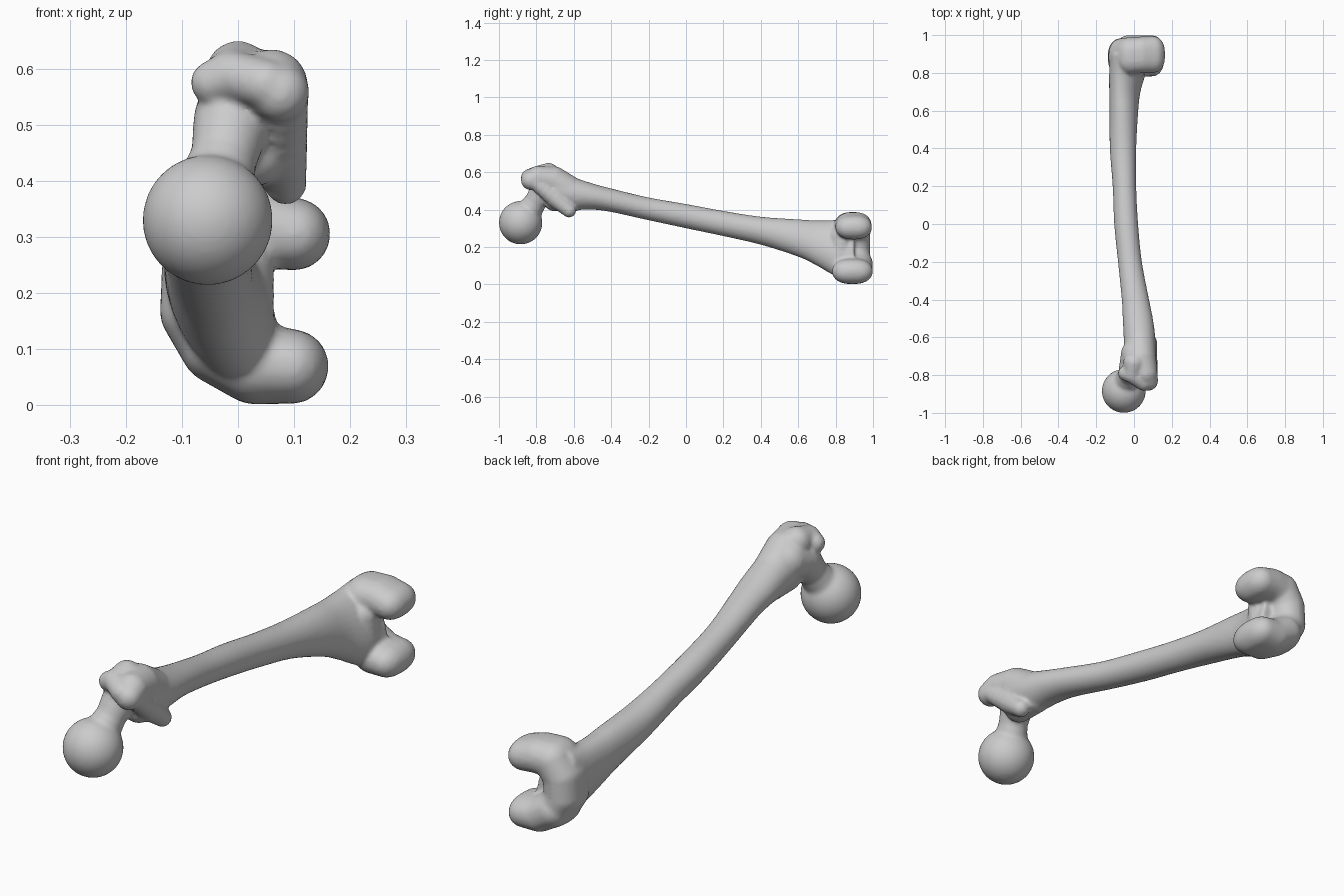
import bpy, bmesh, math
from mathutils import Vector, Matrix

bm = bmesh.new()


def blob(c, r, sy=1.0, power=1.0):
    """Ellipsoid, stretched along y by sy; power below 1 makes its y ends boxier."""
    new = bmesh.ops.create_icosphere(bm, subdivisions=3, radius=1.0)["verts"]
    for v in new:
        y = math.copysign(abs(v.co.y) ** power, v.co.y)
        v.co = Vector((v.co.x * r, y * r * sy, v.co.z * r)) + Vector(c)


def chain(points, steps=4, half_y=None, power=1.0):
    """Row of blobs along a path of (x, y, z, radius)."""
    for p, q in zip(points, points[1:]):
        for i in range(steps + 1):
            x, y, z, r = Vector(p).lerp(Vector(q), i / steps)
            blob((x, y, z), r, half_y / r if half_y else 1.0, power)


def spline(rows, n=5):
    """Catmull-Rom resampling of section rows."""
    out = []
    for i in range(len(rows) - 1):
        a, b, c, d = (rows[max(0, min(len(rows) - 1, i + k))] for k in (-1, 0, 1, 2))
        for s in range(n):
            t = s / n
            out.append([0.5 * (2 * q + (r - p) * t + (2 * p - 5 * q + 4 * r - w) * t * t
                               + (3 * q - p - 3 * r + w) * t ** 3)
                        for p, q, r, w in zip(a, b, c, d)])
    return out + [list(rows[-1])]


# shaft sections: y, left x, right x, bottom z, top z, lean of the section
shaft = [
    (-0.70, -0.055, 0.115, 0.42, 0.61, 0.0),
    (-0.60, -0.055, 0.113, 0.40, 0.573, 0.0),
    (-0.50, -0.06, 0.10, 0.40, 0.54, 0.0),
    (-0.40, -0.065, 0.08, 0.387, 0.513, 0.0),
    (-0.20, -0.085, 0.042, 0.343, 0.465, 0.0),
    (0.00, -0.105, 0.022, 0.30, 0.43, 0.0),
    (0.20, -0.113, 0.012, 0.258, 0.393, 0.0),
    (0.40, -0.128, 0.012, 0.212, 0.362, 0.0),
    (0.60, -0.129, 0.022, 0.148, 0.348, 0.01),
    (0.70, -0.129, 0.032, 0.10, 0.342, 0.02),
    (0.80, -0.125, 0.055, 0.045, 0.345, 0.035),
    (0.90, -0.115, 0.06, 0.03, 0.36, 0.04),
]
SIDES = 28
rings = []
for y, x0, x1, z0, z1, lean in spline(shaft):
    ring = []
    for k in range(SIDES):
        a = 2 * math.pi * k / SIDES
        ca, sa = math.cos(a), math.sin(a)
        x = (x0 + x1) / 2 + (x1 - x0) / 2 * ca - lean * sa
        ring.append(bm.verts.new((x, y, (z0 + z1) / 2 + (z1 - z0) / 2 * sa)))
    rings.append(ring)
for r0, r1 in zip(rings, rings[1:]):
    for k in range(SIDES):
        j = (k + 1) % SIDES
        bm.faces.new((r0[k], r0[j], r1[j], r1[k]))
bm.faces.new(rings[0][::-1])
bm.faces.new(rings[-1])

# ball head
bmesh.ops.create_icosphere(bm, subdivisions=4, radius=0.116,
                           matrix=Matrix.Translation((-0.054, -0.884, 0.33)))

# neck
chain([(-0.05, -0.86, 0.36, 0.075), (-0.025, -0.805, 0.44, 0.06),
       (-0.01, -0.76, 0.51, 0.07), (0.01, -0.69, 0.53, 0.08)])

# large upper knob with its overhanging lip
chain([(0.03, -0.62, 0.495, 0.083), (0.035, -0.71, 0.55, 0.083),
       (0.06, -0.79, 0.57, 0.065), (0.075, -0.83, 0.557, 0.053)])
chain([(0.0, -0.735, 0.592, 0.058), (-0.01, -0.80, 0.588, 0.045),
       (0.05, -0.838, 0.572, 0.045)])
chain([(-0.01, -0.80, 0.588, 0.045), (-0.045, -0.79, 0.575, 0.04)])

# crest and small lower knob
chain([(0.085, -0.80, 0.54, 0.042), (0.075, -0.70, 0.46, 0.05),
       (0.085, -0.625, 0.395, 0.038)])
chain([(0.03, -0.70, 0.455, 0.065), (0.03, -0.60, 0.46, 0.07)])

# C-shaped knee end: lower condyle, groove side, upper condyle
chain([(0.095, 0.89, 0.069, 0.067), (0.03, 0.89, 0.074, 0.073),
       (-0.03, 0.89, 0.11, 0.075)], half_y=0.11, power=0.75)
chain([(-0.03, 0.89, 0.11, 0.075), (-0.066, 0.885, 0.17, 0.074),
       (-0.06, 0.885, 0.25, 0.076), (-0.02, 0.89, 0.312, 0.076)],
      half_y=0.10, power=0.8)
chain([(-0.02, 0.89, 0.312, 0.076), (0.04, 0.895, 0.315, 0.072),
       (0.10, 0.897, 0.305, 0.065)], half_y=0.098, power=0.75)
# floor of the notch
chain([(0.0, 0.83, 0.14, 0.065), (0.0, 0.83, 0.25, 0.065)])

bmesh.ops.recalc_face_normals(bm, faces=bm.faces)
mesh = bpy.data.meshes.new("thigh_bone")
bm.to_mesh(mesh)
bm.free()
bone = bpy.data.objects.new("thigh_bone", mesh)
bpy.context.collection.objects.link(bone)

# fuse all parts into one skin and soften the joins
remesh = bone.modifiers.new("fuse", "REMESH")
remesh.mode = "VOXEL"
remesh.voxel_size = 0.008
remesh.use_smooth_shade = True
smooth = bone.modifiers.new("soften", "SMOOTH")
smooth.factor = 0.5
smooth.iterations = 7
